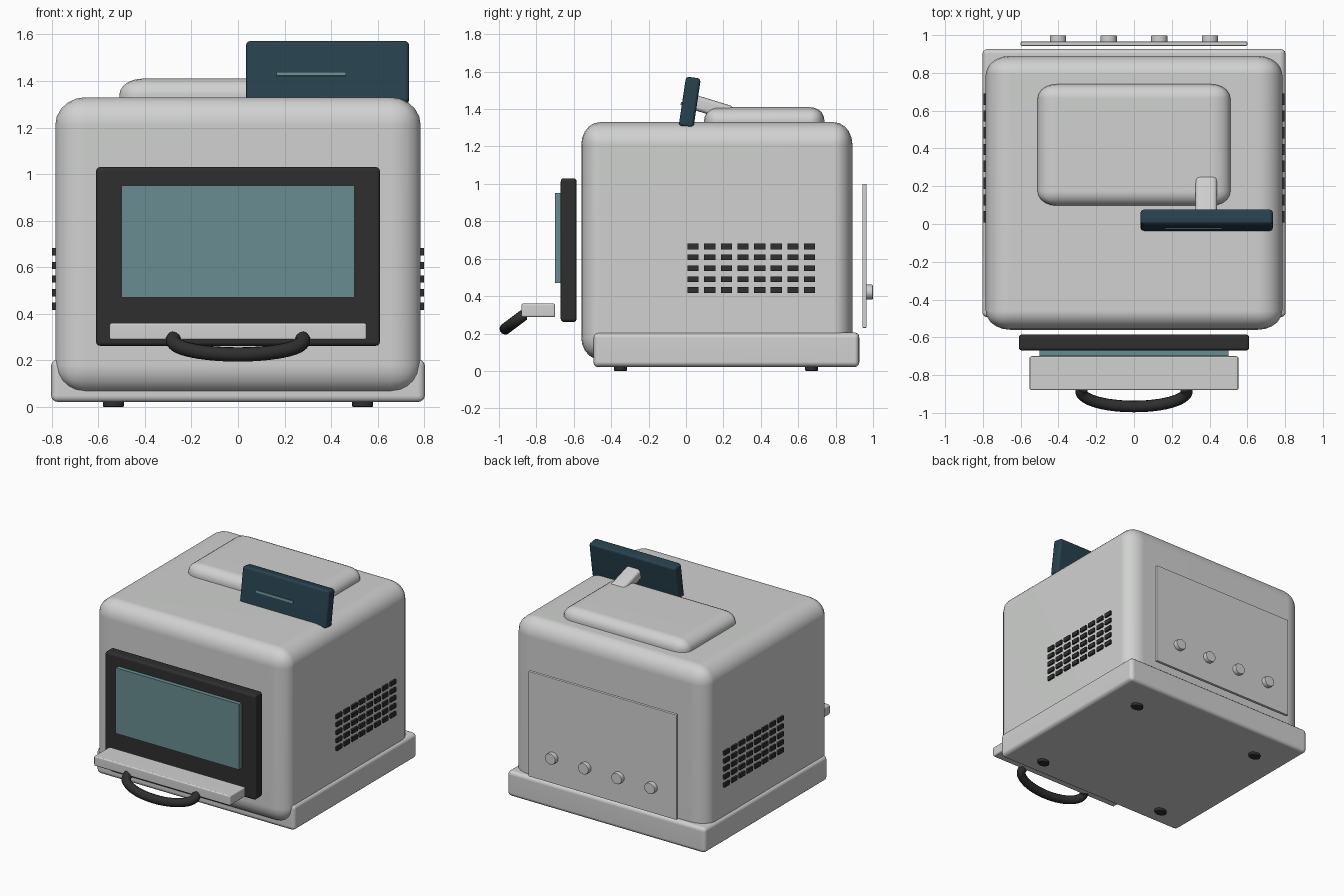
import bpy, bmesh, math
from mathutils import Matrix, Vector

cube = bpy.data.objects.get("Cube")
if cube:
    bpy.data.objects.remove(cube, do_unlink=True)


def material(name, rgb):
    m = bpy.data.materials.new(name)
    m.use_nodes = True
    m.diffuse_color = (*rgb, 1)
    m.node_tree.nodes["Principled BSDF"].inputs["Base Color"].default_value = (*rgb, 1)
    return m


GREY = material("light grey enamel", (0.63, 0.64, 0.63))
BLACK = material("black plastic", (0.028, 0.028, 0.028))
GLASS = material("teal glass", (0.14, 0.27, 0.285))
NAVY = material("dark blue panel", (0.02, 0.053, 0.075))


def finish(name, bm, mat):
    """Turn a bmesh into a smooth-shaded object with crisp flat faces."""
    bmesh.ops.recalc_face_normals(bm, faces=bm.faces)
    mesh = bpy.data.meshes.new(name)
    bm.to_mesh(mesh)
    bm.free()
    mesh.materials.append(mat)
    mesh.shade_smooth()
    mesh.set_sharp_from_angle(angle=math.radians(40))
    ob = bpy.data.objects.new(name, mesh)
    bpy.context.collection.objects.link(ob)
    wn = ob.modifiers.new("weighted normals", 'WEIGHTED_NORMAL')
    wn.keep_sharp = True
    return ob


def box(name, lo, hi, mat, radius=(0, 0, 0), segments=3, tilt=0):
    """Box between two corners, with a rounding radius per axis and a tilt about x."""
    lo, hi, r = Vector(lo), Vector(hi), Vector(radius)
    size = hi - lo
    bm = bmesh.new()
    bmesh.ops.create_cube(bm, size=1)
    if r.length:
        bmesh.ops.scale(bm, vec=[s / k for s, k in zip(size, r)], verts=bm.verts)
        bmesh.ops.bevel(bm, geom=bm.edges[:], offset=1, segments=segments,
                        profile=0.5, affect='EDGES', clamp_overlap=True)
        bmesh.ops.scale(bm, vec=r, verts=bm.verts)
    else:
        bmesh.ops.scale(bm, vec=size, verts=bm.verts)
    ob = finish(name, bm, mat)
    ob.location = (lo + hi) / 2
    ob.rotation_euler.x = math.radians(tilt)
    return ob


def cylinder(name, centre, rx, ry, depth, mat, axis='Z'):
    bm = bmesh.new()
    bmesh.ops.create_cone(bm, cap_ends=True, segments=20, radius1=1, radius2=1, depth=depth)
    bmesh.ops.scale(bm, vec=(rx, ry, 1), verts=bm.verts)
    rims = [e for e in bm.edges if abs(e.verts[0].co.z - e.verts[1].co.z) < 1e-5]
    bmesh.ops.bevel(bm, geom=rims, offset=0.005, segments=2, profile=0.5, affect='EDGES')
    if axis == 'Y':
        bmesh.ops.rotate(bm, verts=bm.verts, matrix=Matrix.Rotation(math.pi / 2, 3, 'X'))
    ob = finish(name, bm, mat)
    ob.location = centre
    return ob


# Housing, base tray and raised lid
box("housing", (-0.785, -0.56, 0.06), (0.785, 0.89, 1.33), GREY, (0.13, 0.1, 0.12), 5)
box("base_tray", (-0.803, -0.495, 0.02), (0.803, 0.927, 0.205), GREY, (0.033, 0.025, 0.028))
box("top_lid", (-0.51, 0.097, 1.2), (0.51, 0.74, 1.41), GREY, (0.1, 0.075, 0.07), 5)

# Feet
for x in (-0.535, 0.535):
    for y in (-0.35, 0.672):
        cylinder("foot", (x, y, 0.02), 0.046, 0.035, 0.04, BLACK)

# Door with window and ledge
box("door_frame", (-0.61, -0.67, 0.262), (0.61, -0.585, 1.03), BLACK, (0.018, 0.015, 0.018))
box("door_window", (-0.5, -0.7, 0.47), (0.5, -0.66, 0.95), GLASS)
box("door_ledge", (-0.552, -0.88, 0.288), (0.552, -0.7, 0.36), GREY, (0.01, 0.008, 0.01))

# Curved tube handle
curve = bpy.data.curves.new("handle_path", 'CURVE')
curve.dimensions = '3D'
curve.bevel_depth = 0.031
curve.bevel_resolution = 4
curve.use_fill_caps = True
spline = curve.splines.new('POLY')
STEPS = 28
spline.points.add(STEPS)
for i, p in enumerate(spline.points):
    t = math.radians(-12 + 204 * i / STEPS)
    p.co = (0.28 * math.cos(t), -0.886 - 0.08 * math.sin(t), 0.285 - 0.06 * math.sin(t), 1)
spline.use_smooth = True
curve.materials.append(BLACK)
handle = bpy.data.objects.new("door_handle", curve)
bpy.context.collection.objects.link(handle)

# Side vent slots, one mesh per side
for side, name in ((1, "left_vents"), (-1, "right_vents")):
    bm = bmesh.new()
    for col in range(8):
        for row in range(5):
            spot = Matrix.Translation((side * 0.787, 0.038 + col * 0.089, 0.432 + row * 0.0585))
            bmesh.ops.create_cube(bm, size=1, matrix=spot @ Matrix.Diagonal((0.022, 0.06, 0.031, 1)))
    finish(name, bm, BLACK)

# Rear panel and knobs
box("rear_panel", (-0.6, 0.943, 0.23), (0.6, 0.966, 1.0), GREY, (0.005, 0.005, 0.005), 2)
for i in range(4):
    cylinder("rear_knob", (-0.402 + i * 0.268, 0.978, 0.421), 0.043, 0.04, 0.042, GREY, 'Y')

# Tilted display with light strip and support arm
TILT = -8.5
box("display", (0.035, -0.02, 1.302), (0.735, 0.06, 1.57), NAVY, (0.02, 0.016, 0.018), 3, TILT)
box("display_strip", (0.165, -0.028, 1.422), (0.465, -0.018, 1.438), GLASS, tilt=TILT)
box("display_arm", (0.325, 0.01, 1.37), (0.44, 0.25, 1.45), GREY, (0.025, 0.02, 0.02), 3, -17)
